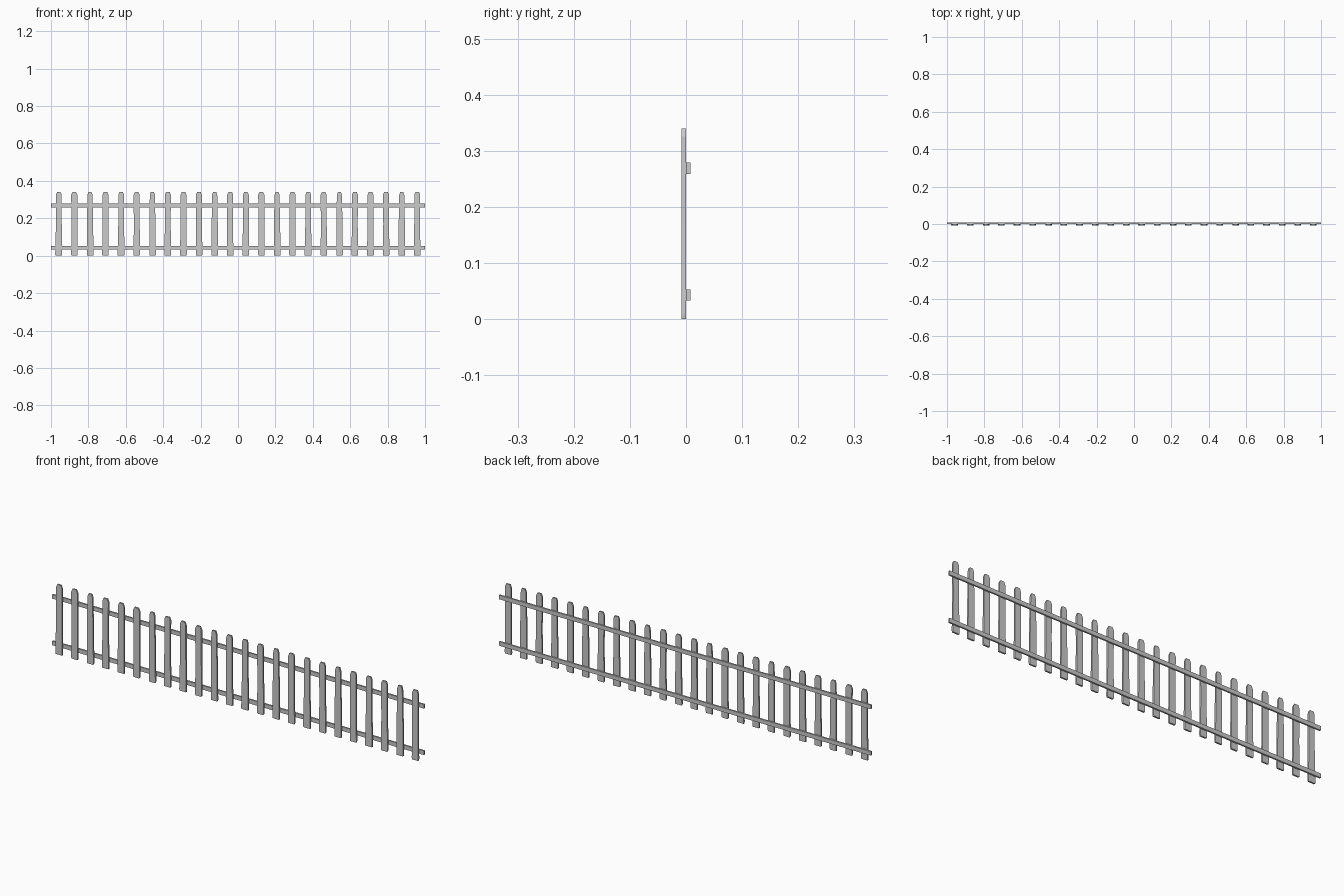
import bpy, bmesh

if "Cube" in bpy.data.objects:
    bpy.data.objects.remove(bpy.data.objects["Cube"])

COUNT = 24
PITCH = 2.0 / COUNT
DEPTH = 0.008

# Hand-cut picket outlines: (left, right, z), bottom to top
SHAPES = [
    [(-.018, .017, 0), (-.019, .018, .008), (-.015, .016, .17), (-.015, .016, .325), (-.009, .010, .34)],
    [(-.015, .015, 0), (-.017, .018, .006), (-.015, .016, .17), (-.017, .016, .325), (-.010, .009, .34)],
    [(-.016, .017, 0), (-.016, .019, .006), (-.016, .017, .17), (-.013, .014, .325), (-.008, .009, .34)],
    [(-.017, .016, 0), (-.018, .017, .008), (-.016, .015, .17), (-.016, .016, .325), (-.010, .010, .34)],
]


def make_object(name, bm):
    bmesh.ops.recalc_face_normals(bm, faces=bm.faces[:])
    mesh = bpy.data.meshes.new(name)
    bm.to_mesh(mesh)
    bm.free()
    obj = bpy.data.objects.new(name, mesh)
    bpy.context.collection.objects.link(obj)


def picket(index):
    # Flat outline extruded backwards to the rail face
    shape = SHAPES[index % len(SHAPES)]
    x = -1 + PITCH * (index + 0.5)
    outline = [(r, z) for l, r, z in shape] + [(l, z) for l, r, z in reversed(shape)]
    bm = bmesh.new()
    face = bm.faces.new([bm.verts.new((x + px, -DEPTH, z)) for px, z in outline])
    result = bmesh.ops.extrude_face_region(bm, geom=[face])
    moved = [v for v in result["geom"] if isinstance(v, bmesh.types.BMVert)]
    bmesh.ops.translate(bm, verts=moved, vec=(0, DEPTH, 0))
    make_object(f"picket_{index + 1:02d}", bm)


def rail(name, z_low, z_high):
    bm = bmesh.new()
    bmesh.ops.create_cube(bm, size=1)
    bmesh.ops.scale(bm, verts=bm.verts, vec=(2, DEPTH, z_high - z_low))
    bmesh.ops.translate(bm, verts=bm.verts, vec=(0, DEPTH / 2, (z_low + z_high) / 2))
    make_object(name, bm)


# Pickets along the front
for i in range(COUNT):
    picket(i)

# Two rails behind them
rail("lower_rail", 0.033, 0.053)
rail("upper_rail", 0.259, 0.279)
